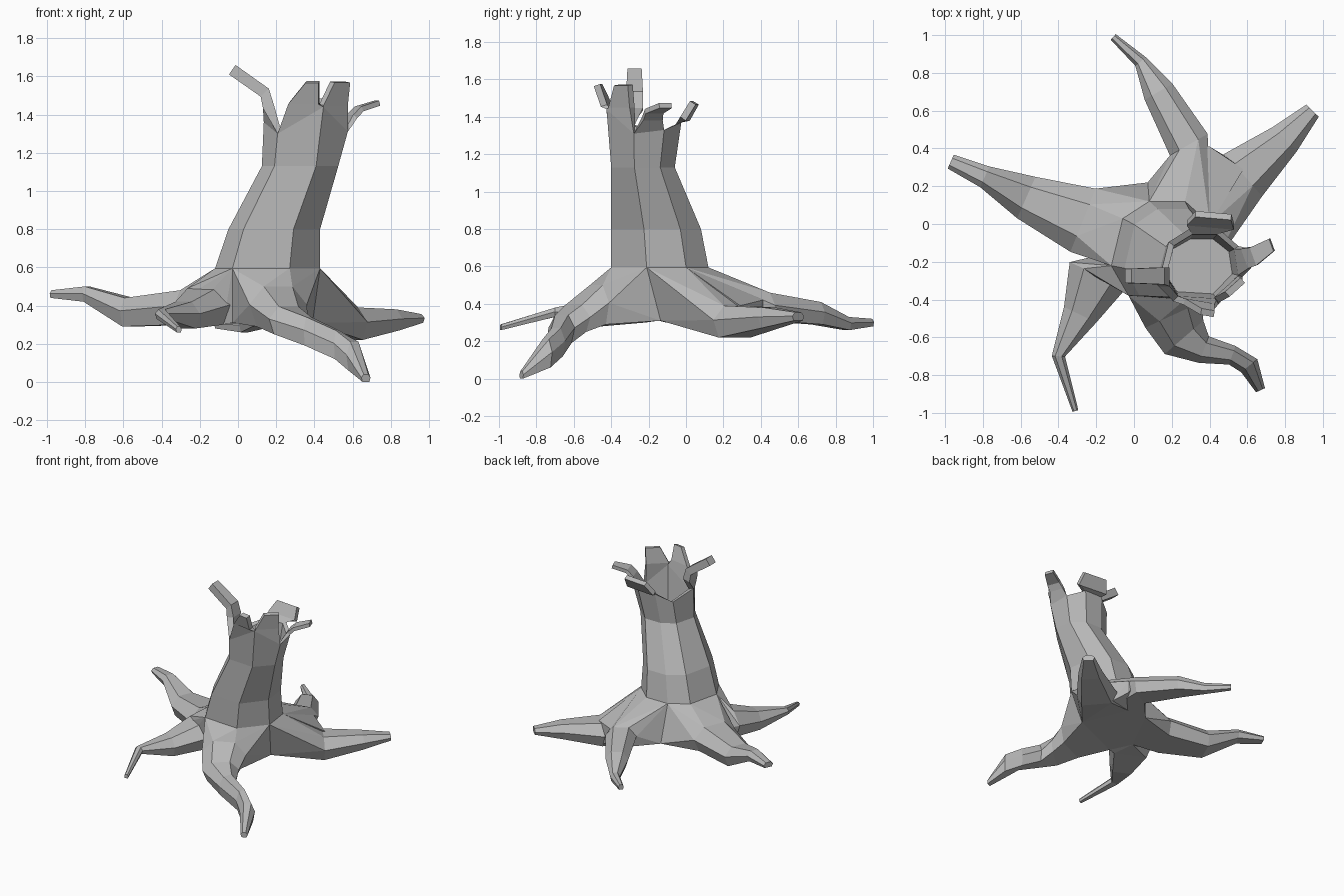
import bpy, bmesh, math
from mathutils import Vector

if "Cube" in bpy.data.objects:
    bpy.data.objects.remove(bpy.data.objects["Cube"])

bark = bpy.data.materials.new("grey_bark")
bark.use_nodes = True
GREY = (0.48, 0.48, 0.48, 1)
bark.diffuse_color = GREY
bark.node_tree.nodes["Principled BSDF"].inputs["Base Color"].default_value = GREY


def finish(name, bm):
    bmesh.ops.recalc_face_normals(bm, faces=bm.faces)
    mesh = bpy.data.meshes.new(name)
    bm.to_mesh(mesh)
    bm.free()
    mesh.materials.append(bark)
    bpy.context.collection.objects.link(bpy.data.objects.new(name, mesh))


def loft(name, rings):
    """Skin a row of equal rings and cap both ends."""
    bm = bmesh.new()
    loops = [[bm.verts.new(p) for p in ring] for ring in rings]
    for a, b in zip(loops, loops[1:]):
        for i in range(len(a)):
            j = (i + 1) % len(a)
            bm.faces.new((a[i], a[j], b[j], b[i]))
    bm.faces.new(loops[0])
    bm.faces.new(loops[-1])
    finish(name, bm)


def hull(name, points):
    """Wrap a few points in flat faces."""
    bm = bmesh.new()
    verts = [bm.verts.new(p) for p in points]
    result = bmesh.ops.convex_hull(bm, input=verts)
    spare = set(result["geom_interior"]) | set(result["geom_unused"])
    bmesh.ops.delete(bm, geom=[g for g in spare if isinstance(g, bmesh.types.BMVert)],
                     context='VERTS')
    bmesh.ops.dissolve_limit(bm, angle_limit=.03, verts=bm.verts, edges=bm.edges)
    finish(name, bm)


def tangent(points, i):
    return (points[min(i + 1, len(points) - 1)] - points[max(i - 1, 0)]).normalized()


# Trunk: one uneven octagon, scaled and shifted up the leaning, hollow stem
OCTAGON = [(.42, -1), (1, -.27), (.9, .54), (.42, 1),
           (-.27, 1), (-.78, .65), (-1, -.31), (-.67, -.92)]
RIM = [.11, -.02, 0, .04, .04, -.02, .03, -.03]


def trunk_ring(cx, cy, rx, ry, z, jag=0):
    return [Vector((cx + rx * u, cy + ry * v, z + jag * r))
            for (u, v), r in zip(OCTAGON, RIM)]


foot = trunk_ring(.14, -.06, .25, .28, .31)
collar = trunk_ring(.155, -.14, .275, .26, .595)
rim_outer = trunk_ring(.355, -.225, .22, .2, 1.33, 1)
rim_inner = trunk_ring(.36, -.225, .19, .17, 1.32, 1)
loft("trunk", [
    foot, collar,
    trunk_ring(.19, -.16, .24, .24, .8),
    trunk_ring(.325, -.23, .2, .17, 1.13),
    rim_outer, rim_inner,
    trunk_ring(.345, -.225, .175, .145, 1.13),
])


# Roots: six-sided sections of (x, y, half width, top, bottom),
# joined by a flat-faced shoulder to some corners of the trunk collar
def root(name, corners, sections):
    path = [Vector((s[0], s[1], 0)) for s in sections]
    rings = []
    for i, (x, y, w, top, bottom) in enumerate(sections):
        t = tangent(path, i)
        side = Vector((-t.y, t.x, 0)) * w
        mid = bottom + (top - bottom) * .55
        rings.append([path[i] + side * k + Vector((0, 0, z)) for k, z in
                      [(-.5, top), (.5, top), (1, mid),
                       (.75, bottom), (-.75, bottom), (-1, mid)]])
    loft(name, rings)
    hull(name + "_shoulder",
         [ring[c] for ring in (collar, foot) for c in corners] + rings[0])


root("right_root", (4, 5, 6), [(-.27, .02, .18, .48, .3),
                               (-.57, .14, .12, .44, .29), (-.79, .25, .06, .5, .42),
                               (-.97, .33, .04, .48, .44)])
root("front_right_root", (6, 7), [(-.19, -.27, .165, .49, .3),
                                  (-.285, -.48, .095, .42, .28),
                                  (-.4, -.7, .035, .38, .33),
                                  (-.31, -.99, .016, .29, .26)])
root("front_left_root", (7, 0, 1), [(.21, -.48, .165, .5, .29), (.265, -.6, .135, .395, .25),
                                    (.37, -.665, .075, .34, .19), (.52, -.695, .052, .27, .12),
                                    (.61, -.75, .055, .21, .06), (.67, -.88, .026, .04, 0)])
root("back_left_root", (1, 2, 3), [(.58, .26, .15, .39, .22),
                                   (.8, .45, .09, .38, .27),
                                   (.945, .6, .046, .355, .31)])
root("back_root", (2, 3, 4), [(.29, .42, .115, .46, .31), (.13, .7, .085, .41, .29),
                              (.035, .86, .036, .33, .26), (-.11, .99, .02, .32, .28)])
hull("back_web", collar[2:4] + foot[2:4] +
     [(.4, .41, .42), (.4, .41, .32), (.58, .29, .39), (.5, .35, .24), (.3, .42, .45)])


# Splinters: flat strips growing from one side of the rim,
# then sections of (x, y, z, half width)
def splinter(name, edge, facing, sections, thick=.018):
    a = math.radians(facing)
    side = Vector((-math.sin(a), math.cos(a), 0))
    after = (edge + 1) % len(OCTAGON)
    base = [rim_outer[after], rim_outer[edge], rim_inner[edge], rim_inner[after]]
    path = [sum(base, Vector()) / 4] + [Vector(s[:3]) for s in sections]
    rings = [base]
    for i, s in enumerate(sections, 1):
        out = side.cross(tangent(path, i)).normalized() * thick
        w = side * s[3]
        rings.append([path[i] + w + out, path[i] - w + out,
                      path[i] - w - out, path[i] + w - out])
    loft(name, rings)


splinter("front_splinter", 7, -100, [(.345, -.425, 1.46, .08), (.39, -.47, 1.57, .035)])
splinter("front_left_splinter", 0, -48, [(.5, -.345, 1.45, .085), (.535, -.335, 1.57, .055)])
splinter("left_splinter", 1, 20, [(.595, -.18, 1.39, .055), (.635, -.17, 1.43, .05),
                                  (.73, -.11, 1.46, .035)], .014)
splinter("back_splinter", 3, 85, [(.405, -.005, 1.39, .125), (.42, .045, 1.475, .095)])
splinter("right_splinter", 6, 180, [(.16, -.28, 1.44, .05), (.14, -.275, 1.515, .045),
                                    (-.03, -.275, 1.635, .038)], .03)
